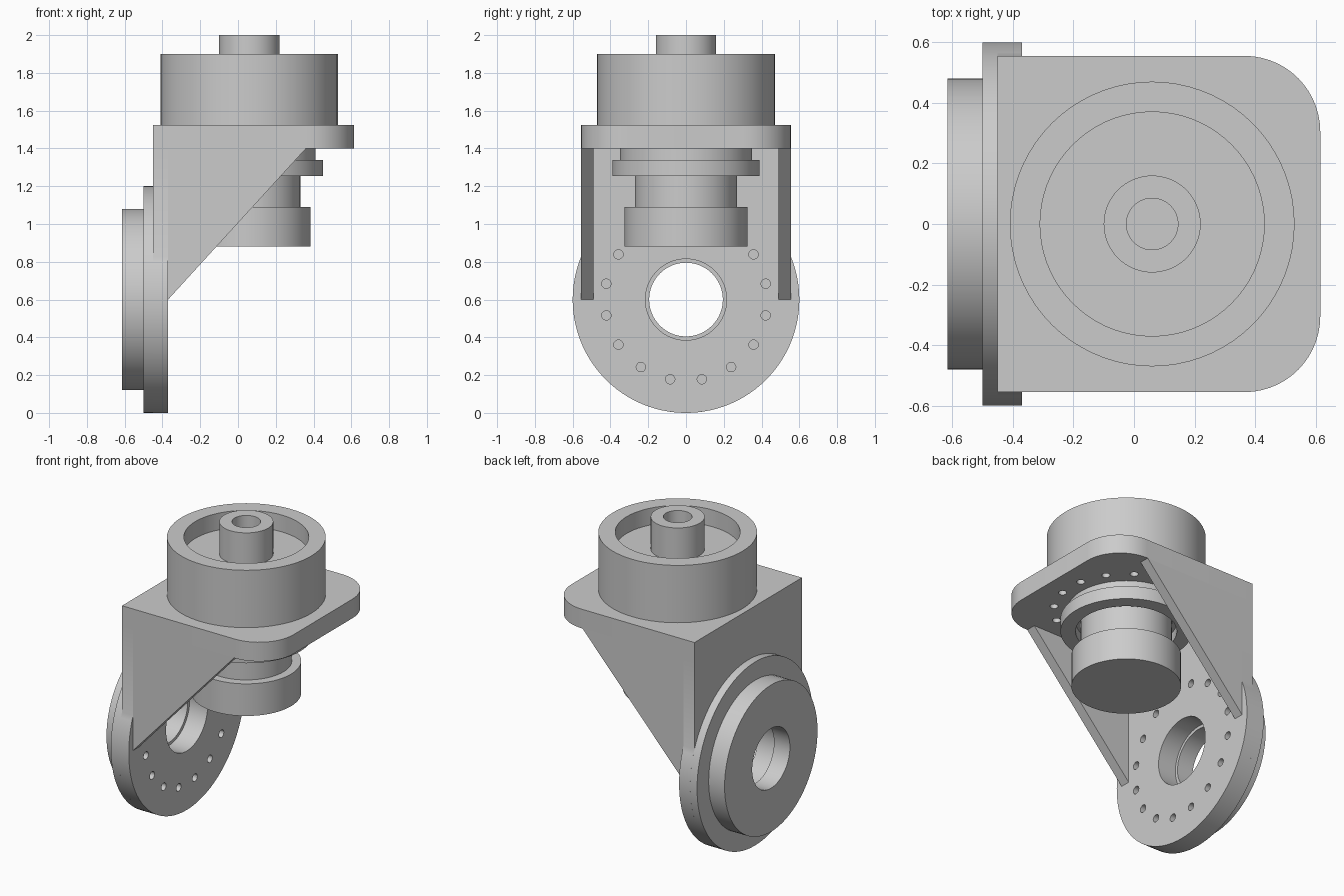
import bpy, bmesh, math
from mathutils import Matrix, Vector

cube = bpy.data.objects.get("Cube")
if cube:
    bpy.data.objects.remove(cube, do_unlink=True)

GREY = (0.6, 0.6, 0.6, 1)
metal = bpy.data.materials.new("machined grey")
metal.use_nodes = True
metal.diffuse_color = GREY
metal.node_tree.nodes["Principled BSDF"].inputs["Base Color"].default_value = GREY

AXIS_X = 0.06      # vertical drive axis
DISC_Z = 0.6       # height of the side flange centre
HALF_Y = 0.555     # half width of the bracket
TOP, UNDER = 1.525, 1.4
WALL_IN, WALL_OUT, DISC_OUT = -0.37, -0.45, -0.5


def frame(x, y, z, origin):
    """Matrix from three axis directions and an origin."""
    m = Matrix((x, y, z)).transposed().to_4x4()
    m.translation = Vector(origin)
    return m


def along_x(x):
    return frame((0, 1, 0), (0, 0, 1), (1, 0, 0), (x, 0, DISC_Z))


def finish(name, bm, matrix):
    bmesh.ops.remove_doubles(bm, verts=bm.verts, dist=1e-5)
    bm.transform(matrix)
    bmesh.ops.recalc_face_normals(bm, faces=bm.faces)
    mesh = bpy.data.meshes.new(name)
    bm.to_mesh(mesh)
    bm.free()
    mesh.materials.append(metal)
    obj = bpy.data.objects.new(name, mesh)
    bpy.context.collection.objects.link(obj)
    bpy.ops.object.select_all(action='DESELECT')
    obj.select_set(True)
    bpy.context.view_layer.objects.active = obj
    bpy.ops.object.shade_smooth_by_angle(angle=math.radians(30))
    return obj


def lathe(name, profile, matrix, closed=False):
    """Revolve (radius, height) points around local z."""
    bm = bmesh.new()
    verts = [bm.verts.new((r, 0, h)) for r, h in profile]
    pairs = list(zip(verts, verts[1:]))
    if closed:
        pairs.append((verts[-1], verts[0]))
    edges = [bm.edges.new(p) for p in pairs]
    bmesh.ops.spin(bm, geom=verts + edges, axis=(0, 0, 1), cent=(0, 0, 0),
                   angle=math.tau, steps=72, use_merge=True)
    return finish(name, bm, matrix)


def arc(cx, cy, r, start, end, n):
    return [(cx + r * math.cos(start + (end - start) * i / n),
             cy + r * math.sin(start + (end - start) * i / n)) for i in range(n + 1)]


def circle(cx, cy, r, n):
    return arc(cx, cy, r, 0, math.tau, n)[:-1]


def bolt_circle(cx):
    """Sixteen small holes, straddling the axes."""
    step = math.tau / 16
    return [circle(cx + 0.43 * math.cos((i + 0.5) * step),
                   0.43 * math.sin((i + 0.5) * step), 0.025, 14) for i in range(16)]


def extrude(name, loops, depth, matrix):
    """Extrude an outline with holes along local z, from 0 to depth."""
    curve = bpy.data.curves.new(name + " outline", 'CURVE')
    curve.dimensions = '2D'
    curve.fill_mode = 'BOTH'
    curve.extrude = depth / 2
    for loop in loops:
        spline = curve.splines.new('POLY')
        spline.points.add(len(loop) - 1)
        for point, (x, y) in zip(spline.points, loop):
            point.co = (x, y, 0, 1)
        spline.use_cyclic_u = True
    temp = bpy.data.objects.new(name + " outline", curve)
    bpy.context.collection.objects.link(temp)
    graph = bpy.context.evaluated_depsgraph_get()
    mesh = bpy.data.meshes.new_from_object(temp.evaluated_get(graph))
    bm = bmesh.new()
    bm.from_mesh(mesh)
    bpy.data.objects.remove(temp, do_unlink=True)
    bpy.data.curves.remove(curve)
    bpy.data.meshes.remove(mesh)
    return finish(name, bm, matrix @ Matrix.Translation((0, 0, depth / 2)))


# Top plate with two rounded corners
EDGE, CORNER = 0.615, 0.25
plate = [(WALL_OUT, -HALF_Y)]
plate += arc(EDGE - CORNER, CORNER - HALF_Y, CORNER, -math.pi / 2, 0, 14)
plate += arc(EDGE - CORNER, HALF_Y - CORNER, CORNER, 0, math.pi / 2, 14)
plate += [(WALL_OUT, HALF_Y)]
extrude("top_plate", [plate] + bolt_circle(AXIS_X), TOP - UNDER,
        Matrix.Translation((0, 0, UNDER)))

# Back wall: straight sides above, round flange below
DISC_R, BORE = 0.6, 0.215
rise = math.acos(HALF_Y / DISC_R)
wall = arc(0, 0, DISC_R, rise, -math.pi - rise, 72)
wall += [(-HALF_Y, UNDER - DISC_Z), (HALF_Y, UNDER - DISC_Z)]
bore = circle(0, 0, BORE, 64)
extrude("back_wall", [wall, bore] + bolt_circle(0), WALL_IN - WALL_OUT, along_x(WALL_OUT))
extrude("side_flange", [circle(0, 0, DISC_R, 84), bore] + bolt_circle(0),
        WALL_OUT - DISC_OUT, along_x(DISC_OUT))

# Raised ring on the outside of the flange
lathe("flange_ring", [(0.195, -0.115), (0.48, -0.115), (0.48, 0), (0.195, 0)],
      along_x(DISC_OUT), closed=True)

# Triangular side gussets
GUSSET = 0.065
triangle = [(WALL_IN, DISC_Z), (0.36, UNDER), (WALL_IN, UNDER)]
for name, y in (("right_gusset", GUSSET - HALF_Y), ("left_gusset", HALF_Y)):
    extrude(name, [triangle], GUSSET,
            frame((1, 0, 0), (0, 0, 1), (0, -1, 0), (0, y, 0)))

# Cup-shaped housing with hollow centre post
drive = Matrix.Translation((AXIS_X, 0, 0))
lathe("top_housing", [(0.47, TOP), (0.47, 1.9), (0.37, 1.9), (0.37, 1.79),
                      (0.16, 1.79), (0.16, 2), (0.085, 2), (0.085, 1.6), (0, 1.6)], drive)

# Stepped drive unit hanging below the plate
lathe("lower_drive", [(0, 0.88), (0.325, 0.88), (0.325, 1.09), (0.27, 1.09),
                      (0.27, 1.32), (0.3, 1.32), (0.3, 1.255), (0.39, 1.255),
                      (0.39, 1.34), (0.35, 1.34), (0.35, UNDER)], drive)
